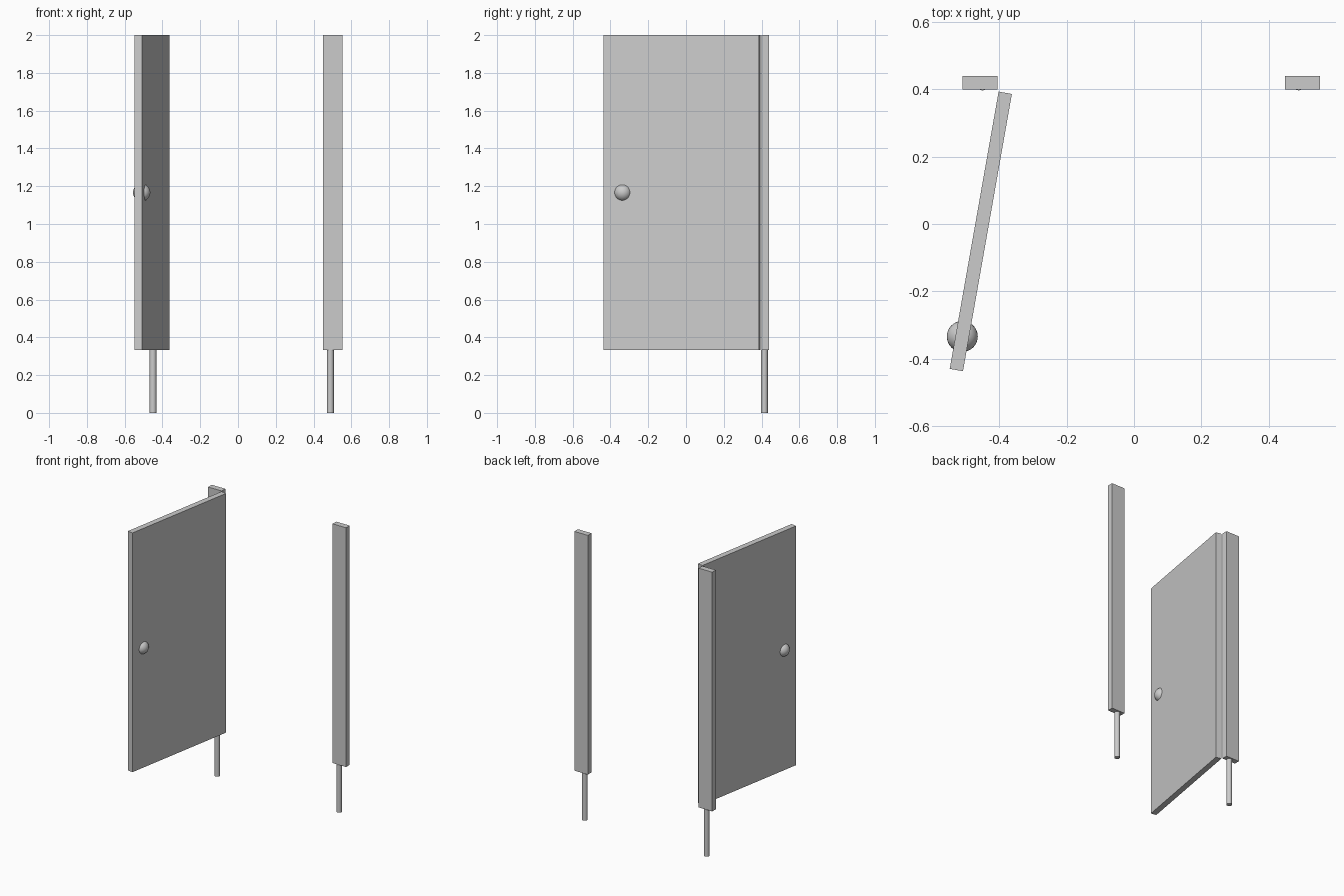
import bpy
import math

if "Cube" in bpy.data.objects:
    bpy.data.objects.remove(bpy.data.objects["Cube"])

BOTTOM, TOP = 0.333, 2.0
MID_Z = (BOTTOM + TOP) / 2


def box(name, centre, size, turn=0.0):
    bpy.ops.mesh.primitive_cube_add(size=1, location=centre)
    ob = bpy.context.object
    ob.name = name
    ob.scale = size
    bpy.ops.object.transform_apply(location=False, rotation=False, scale=True)
    ob.rotation_euler.z = turn
    return ob


def leg(name, x, y):
    bpy.ops.mesh.primitive_cylinder_add(vertices=32, radius=0.018, depth=BOTTOM,
                                        location=(x, y, BOTTOM / 2))
    bpy.context.object.name = name
    bpy.ops.object.shade_smooth_by_angle()


# Stall posts, each standing on a round leg
for side, post_x, leg_x in (("left", -0.458, -0.45), ("right", 0.501, 0.489)):
    box(side + "_post", (post_x, 0.42, MID_Z), (0.104, 0.04, TOP - BOTTOM))
    leg(side + "_leg", leg_x, 0.415)

# Door panel, swung open
box("door", (-0.455, -0.022, MID_Z), (0.04, 0.836, TOP - BOTTOM), math.radians(-10))

# Door knob, showing on both faces of the panel
bpy.ops.mesh.primitive_uv_sphere_add(segments=32, ring_count=16, radius=0.046,
                                     location=(-0.51, -0.334, MID_Z))
bpy.context.object.name = "door_knob"
bpy.ops.object.shade_smooth_by_angle()
